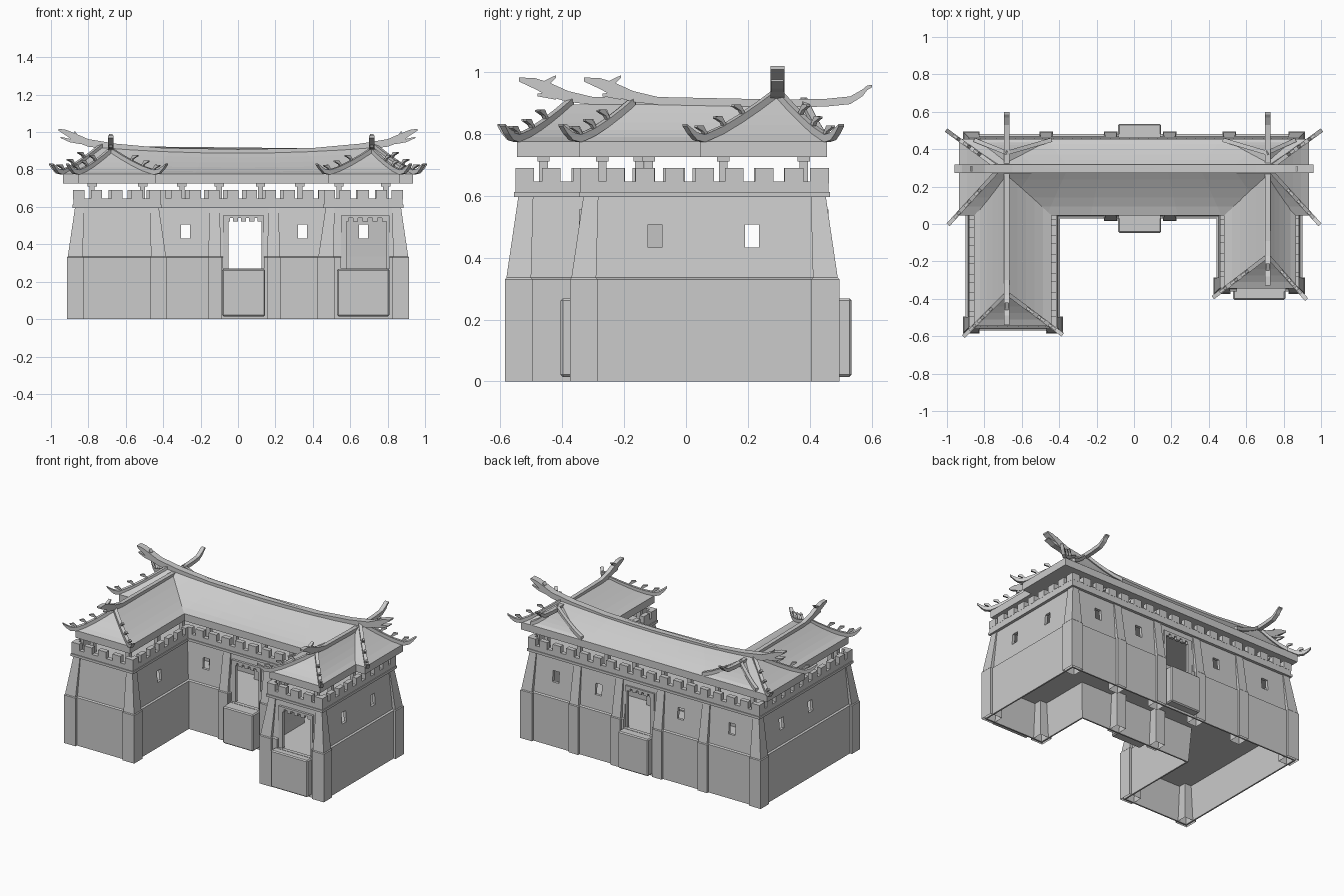
import bpy, bmesh
from mathutils import Vector

if "Cube" in bpy.data.objects:
    bpy.data.objects.remove(bpy.data.objects["Cube"])

stone = bpy.data.materials.new("stone_grey")
stone.use_nodes = True
GREY = (0.6, 0.6, 0.6, 1)
stone.diffuse_color = GREY
stone.node_tree.nodes["Principled BSDF"].inputs["Base Color"].default_value = GREY


def finish(name, bm):
    bmesh.ops.recalc_face_normals(bm, faces=bm.faces)
    mesh = bpy.data.meshes.new(name)
    bm.to_mesh(mesh)
    bm.free()
    mesh.materials.append(stone)
    ob = bpy.data.objects.new(name, mesh)
    bpy.context.collection.objects.link(ob)
    return ob


def add_loft(bm, rings, wrap=False, bottom=True):
    """Join rings of equal length; cap the ends, or wrap round to the first."""
    rows = [[bm.verts.new(p) for p in r] for r in rings]
    n = len(rows[0])
    pairs = list(zip(rows, rows[1:])) + ([(rows[-1], rows[0])] if wrap else [])
    for a, b in pairs:
        for i in range(n):
            j = (i + 1) % n
            bm.faces.new((a[i], a[j], b[j], b[i]))
    if not wrap:
        if bottom:
            bm.faces.new(rows[0][::-1])
        bm.faces.new(rows[-1])


def loft(name, rings, wrap=False):
    bm = bmesh.new()
    add_loft(bm, rings, wrap)
    return finish(name, bm)


def rect(x0, x1, y0, y1, z):
    return [(x0, y0, z), (x1, y0, z), (x1, y1, z), (x0, y1, z)]


def boxes(name, specs):
    bm = bmesh.new()
    for x0, x1, y0, y1, z0, z1 in specs:
        add_loft(bm, [rect(x0, x1, y0, y1, z0), rect(x0, x1, y0, y1, z1)])
    return finish(name, bm)


def plan(d, z):
    """U-shaped outline, inset by d."""
    l, r, li, ri = -.9 + d, .9 - d, -.395 - d, .44 + d
    return [(l, -.57 + d, z), (li, -.57 + d, z), (li, .03 + d, z), (ri, .03 + d, z),
            (ri, -.36 + d, z), (r, -.36 + d, z), (r, .48 - d, z), (l, .48 - d, z)]


def add_beam(bm, path, thick, side):
    """Tapered bar along (point, height) pairs."""
    s = Vector(side) * thick / 2
    rings = []
    for p, h in path:
        p, up = Vector(p), Vector((0, 0, h / 2))
        rings.append([p - s - up, p + s - up, p + s + up, p - s + up])
    add_loft(bm, rings)


# Hollow walls: upright plinth, then a slight batter
walls = loft("walls", [plan(0, 0), plan(0, .33), plan(.012, .335), plan(.035, .6),
                       plan(.055, .6), plan(.03, .335), plan(.01, 0)], wrap=True)

# Door and window openings
wz = (.432, .507)
cuts = [(-.08, .14, -.1, .6, .27, .55), (.55, .81, -.5, -.25, .27, .55),
        (-.525, -.33, -.28, -.235, *wz)]
cuts += [(x - .024, x + .024, 0, .6, *wz) for x in (-.28, .345)]
cuts += [(x - .024, x + .024, .4, .6, *wz) for x in (-.67, .67)]
cuts += [(min(s, s * .8), max(s, s * .8), y - .023, y + .023, *wz)
         for s in (-1, 1) for y in (-.1, .213)]
cutter = boxes("opening_cutter", cuts)
cutter.hide_render = True
mod = walls.modifiers.new("openings", "BOOLEAN")
mod.operation, mod.solver, mod.object = "DIFFERENCE", "EXACT", cutter
bpy.context.view_layer.objects.active = walls
bpy.ops.object.modifier_apply(modifier=mod.name)
bpy.data.objects.remove(cutter)

# Floors
loft("inner_floor", [plan(.022, .24), plan(.022, .262)])
loft("roof_deck", [plan(.015, .595), plan(.015, .612)])

# Corner and wall piers, open underneath
bm = bmesh.new()
piers = [(-.9, -.57, 1, 1), (-.395, -.57, -1, 1), (.44, -.36, 1, 1), (.9, -.36, -1, 1),
         (.9, .48, -1, -1), (-.9, .48, 1, -1)]
piers += [(x, .48, 0, -1) for x in (-.47, -.125, .19, .51)]
piers += [(x, .03, 0, 1) for x in (-.125, .19)]
for x, y, sx, sy in piers:
    rings = []
    for inset, half, z, w in ((.03, .045, 0, .036), (.03, .045, .33, .036),
                              (.03, .04, .335, .033), (.053, .024, .6, .028)):
        w = half if sx else w
        cx, cy = x + sx * inset, y + sy * inset
        rings.append(rect(cx - w, cx + w, cy - half, cy + half, z))
    add_loft(bm, rings, bottom=False)
finish("piers", bm)

# Bays below the doorways
bays = boxes("door_bays", [(-.085, .145, -.047, .04, .015, .268), (-.085, .145, .47, .535, .015, .268),
                           (.53, .81, -.405, -.35, .015, .268)])
bevel = bays.modifiers.new("chamfer", "BEVEL")
bevel.width, bevel.segments = .007, 1

# Door frames with a toothed lintel
frames = []
for x0, x1, y in ((-.08, .14, .045), (-.08, .14, .44), (.55, .81, -.345)):
    frames += [(x0, x0 + .03, y, y + .02, .27, .55), (x1 - .015, x1, y, y + .02, .27, .55),
               (x0, x1, y, y + .02, .54, .555)]
    n = 5
    for i in range(n):
        c = x0 + (i + .5) * (x1 - x0) / n
        frames.append((c - .014, c + .014, y, y + .02, .522, .545))
boxes("door_frames", frames)

# Parapet and merlons
loft("parapet", [plan(.02, .605), plan(.02, .645), plan(.05, .645), plan(.05, .605)], wrap=True)
merlons = []
line = plan(.035, 0)
for a, b in zip(line, line[1:] + line[:1]):
    a, b = Vector(a), Vector(b)
    n = round((b - a).length / .1)
    along_x = abs(b.x - a.x) > abs(b.y - a.y)
    hx, hy = (.03, .016) if along_x else (.016, .03)
    for i in range(n + 1):
        # keep the end merlons flush with the corners
        c = a.lerp(b, i / n) + (b - a).normalized() * (.014 if i == 0 else -.014 if i == n else 0)
        merlons.append((c.x - hx, c.x + hx, c.y - hy, c.y + hy, .64, .69))
boxes("merlons", merlons)

# Posts carrying the roof
spots = [(x, y) for x in (-.78, -.51) for y in (-.46, -.15, .12, .38)]
spots += [(x, y) for x in (.54, .79) for y in (-.27, -.12, .12, .38)]
spots += [(x, y) for x in (-.3, -.1, .12, .33) for y in (.12, .38)]
boxes("roof_posts", [(x - .014, x + .014, y - .014, y + .014, .61, .73) for x, y in spots]
      + [(x - .025, x + .025, y - .02, y + .02, .71, .728) for x, y in spots])


# Concave hipped roofs
def slope(t):
    return .775 + .12 * t ** 1.3


def perimeter(x0, x1, y0, y1, n=8):
    c = [Vector(p) for p in rect(x0, x1, y0, y1, 0)]
    return [c[k].lerp(c[(k + 1) % 4], i / n) for k in range(4) for i in range(n)]


def roof(name, eave, ridge, lift):
    lo, hi = perimeter(*eave), perimeter(*ridge)
    rings = [[(p.x, p.y, .725) for p in lo]]
    for t in (0, .2, .4, .6, .8, 1):
        pts = [a.lerp(b, t) for a, b in zip(lo, hi)]
        rings.append([(p.x, p.y, slope(t) + lift * t * (p.x / .72) ** 2) for p in pts])
    loft(name, rings)


roof("main_roof", (-.935, .935, .045, .455), (-.72, .72, .285, .315), .03)
roof("right_wing_roof", (-.855, -.44, -.545, .45), (-.692, -.668, -.37, .38), 0)
roof("left_wing_roof", (.48, .865, -.345, .45), (.698, .722, -.17, .38), 0)

# Main ridge with upswept, open-jawed ends
bm = bmesh.new()
half = [(.4, .9, .03), (.65, .92, .035), (.8, .942, .04), (.87, .97, .045), (.92, .997, .03), (.96, 1.013, .01)]
path = [(-x, z, h) for x, z, h in half[::-1]] + [(0, .893, .03)] + half
add_beam(bm, [((x, .295, z), h) for x, z, h in path], .045, (0, 1, 0))
for s in (-1, 1):
    add_beam(bm, [((s * .84, .295, .95), .03), ((s * .9, .295, .955), .018), ((s * .95, .295, .972), .006)],
             .04, (0, 1, 0))
    add_beam(bm, [((s * .86, .295, .975), .03), ((s * .875, .295, 1.005), .006)], .03, (0, 1, 0))
finish("main_ridge", bm)

# Wing ridges: beast head in front, curled tail behind
for name, x, yf in (("right_wing_ridge", -.68, -.54), ("left_wing_ridge", .715, -.33)):
    bm = bmesh.new()
    head = [(0, .975, .012), (.05, .963, .035), (.1, .942, .045), (.16, .92, .035), (.24, .906, .025)]
    tail = [(.3, .898, .025), (.45, .9, .025), (.53, .908, .025), (.57, .932, .022), (.585, .948, .015), (.6, .954, .008)]
    path = [(yf + dy, z, h) for dy, z, h in head] + tail
    add_beam(bm, [((x, y, z), h) for y, z, h in path], .028, (1, 0, 0))
    add_beam(bm, [((x, yf + .08, .955), .03), ((x, yf + .12, .985), .008)], .02, (1, 0, 0))
    add_beam(bm, [((x, yf + .12, .925), .03), ((x, yf + .06, .925), .008)], .02, (1, 0, 0))
    finish(name, bm)

# Hip ridges with curled tips and small spurs
hips = [((-.68, -.37), (x, -.545), 0, True) for x in (-.855, -.445)]
hips += [((.715, -.17), (x, -.345), 0, True) for x in (.485, .87)]
hips += [((s * .72, .295), (s * .94, y), .03, True) for s in (-1, 1) for y in (.055, .455)]
hips += [((-.68, .38), (x, .45), 0, False) for x in (-.855, -.44)]
hips += [((.71, .38), (x, .45), 0, False) for x in (.475, .865)]
bm = bmesh.new()
for top, corner, lift, curled in hips:
    a, b = Vector((*top, 0)), Vector((*corner, 0))
    d = (b - a).normalized()
    side = (-d.y, d.x, 0)

    def at(t):
        p = a.lerp(b, t)
        p.z = slope(1 - t) + lift * (1 - t) + .01
        return p

    path = [(at(t), .025) for t in (0, .25, .5, .75, 1)]
    if curled:
        path += [(b + d * .035 + Vector((0, 0, .792)), .025), (b + d * .06 + Vector((0, 0, .81)), .018),
                 (b + d * .08 + Vector((0, 0, .828)), .006)]
        for t in (.45, .7, .95):
            p = at(t)
            add_beam(bm, [(p, .02), (p + d * .02 + Vector((0, 0, .028)), .02),
                          (p + d * .048 + Vector((0, 0, .034)), .006)], .014, side)
    add_beam(bm, path, .022, side)
finish("hip_ridges", bm)
